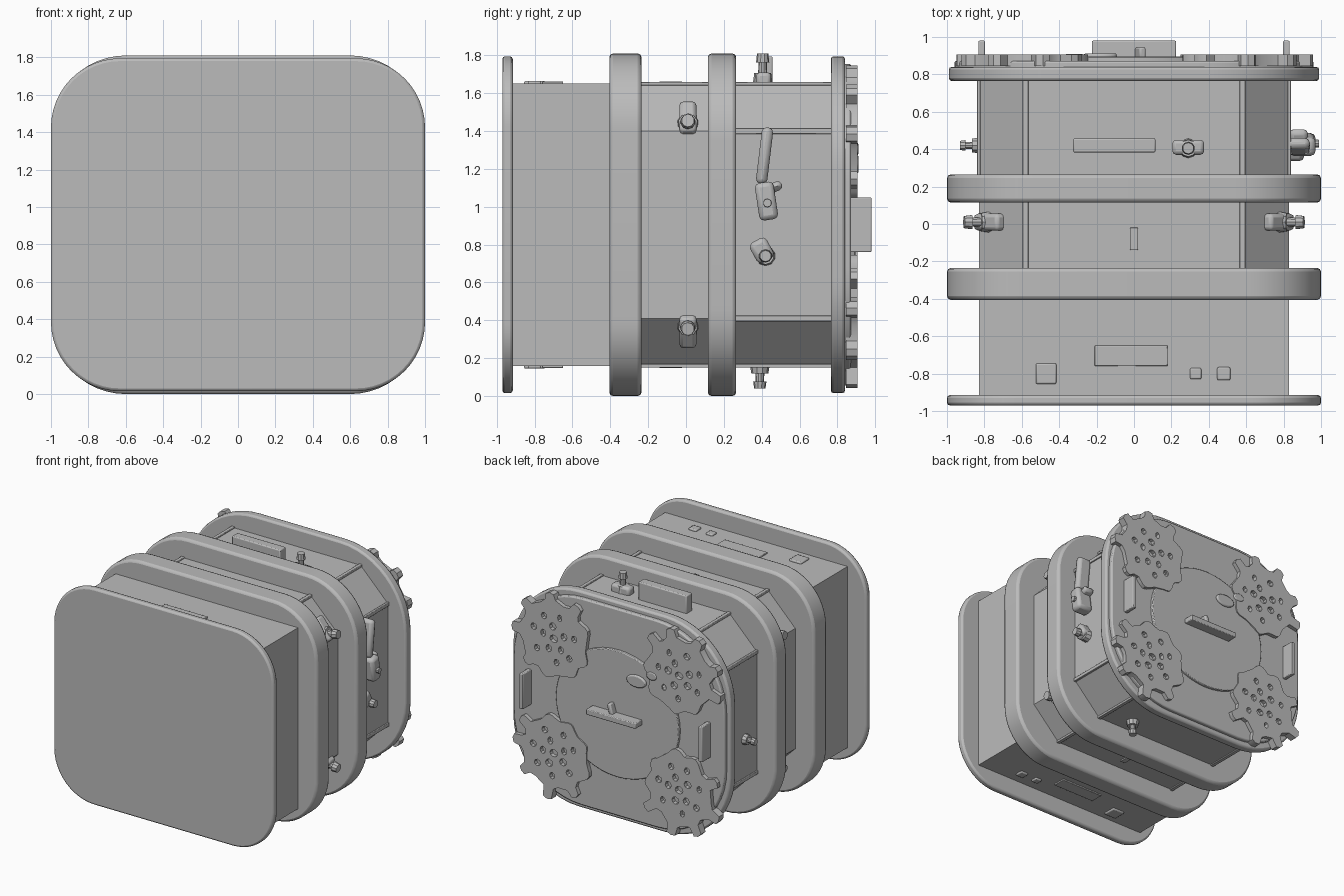
import bpy
import bmesh
import math
import random
from mathutils import Vector

random.seed(4)
if "Cube" in bpy.data.objects:
    bpy.data.objects.remove(bpy.data.objects["Cube"])

GREY = (0.5, 0.5, 0.5, 1)
grey = bpy.data.materials.new("plain_grey")
grey.use_nodes = True
grey.diffuse_color = GREY
grey.node_tree.nodes["Principled BSDF"].inputs["Base Color"].default_value = GREY
MID = 0.905  # height of the drum axis
parts = []


def finish(name, bm, bevel=0.0):
    bmesh.ops.recalc_face_normals(bm, faces=bm.faces)
    mesh = bpy.data.meshes.new(name)
    bm.to_mesh(mesh)
    bm.free()
    mesh.materials.append(grey)
    ob = bpy.data.objects.new(name, mesh)
    bpy.context.collection.objects.link(ob)
    if bevel:
        mod = ob.modifiers.new("soft_edge", "BEVEL")
        mod.width, mod.segments, mod.limit_method = bevel, 2, "ANGLE"
    parts.append(ob)
    return ob


def slab(name, loops, y0, y1, bevel=0.0):
    """Extrude an x-z outline, with optional inner hole loops, along y."""
    bm = bmesh.new()
    for loop in loops:
        vs = [bm.verts.new((x, y0, z)) for x, z in loop]
        for a, b in zip(vs, vs[1:] + vs[:1]):
            bm.edges.new((a, b))
    if len(loops) == 1:
        bm.faces.new(vs)
    else:
        bmesh.ops.triangle_fill(bm, edges=bm.edges[:], use_beauty=True, normal=(0, 1, 0))
    new = bmesh.ops.extrude_face_region(bm, geom=bm.faces[:])["geom"]
    bmesh.ops.translate(bm, vec=(0, y1 - y0, 0),
                        verts=[g for g in new if isinstance(g, bmesh.types.BMVert)])
    return finish(name, bm, bevel)


def rounded(w, h, r, n=12, cz=MID):
    """Rounded rectangle outline with half sizes w and h."""
    pts = []
    for k, (sx, sz) in enumerate(((1, 1), (-1, 1), (-1, -1), (1, -1))):
        for i in range(n + 1):
            a = (k + i / n) * math.pi / 2
            pts.append((sx * (w - r) + r * math.cos(a), cz + sz * (h - r) + r * math.sin(a)))
    return pts


def oval(x, z, rx, rz, n=10):
    return [(x + rx * math.cos(math.tau * i / n), z + rz * math.sin(math.tau * i / n))
            for i in range(n)]


def box(name, centre, size, bevel=0.008, turn=(0, 0, 0)):
    bm = bmesh.new()
    bmesh.ops.create_cube(bm, size=1)
    bmesh.ops.scale(bm, vec=size, verts=bm.verts)
    ob = finish(name, bm, bevel)
    ob.location, ob.rotation_euler = centre, turn
    return ob


def peg(name, base, direction, length, r=0.04):
    """Short stud with a wider collar and a knobbed tip."""
    bm = bmesh.new()
    for rad, lo, hi in ((r * 1.5, -0.03, 0.35), (r * 0.7, 0.3, 0.8), (r, 0.7, 1)):
        made = bmesh.ops.create_cone(bm, cap_ends=True, segments=10, radius1=rad,
                                     radius2=rad * 0.85, depth=(hi - lo) * length)["verts"]
        bmesh.ops.translate(bm, vec=(0, 0, (hi + lo) / 2 * length), verts=made)
    ob = finish(name, bm)
    ob.location = base
    ob.rotation_euler = Vector(direction).to_track_quat("Z", "Y").to_euler()


# Flanges and rings
slab("front_plate", [rounded(1, 0.89, 0.37)], -0.97, -0.915, 0.015)
slab("front_ring", [rounded(1, 0.905, 0.4)], -0.405, -0.235, 0.02)
slab("rear_ring", [rounded(1, 0.905, 0.46)], 0.115, 0.265, 0.02)
slab("back_plate", [rounded(0.99, 0.89, 0.6)], 0.765, 0.84, 0.015)
slab("back_cover", [rounded(0.96, 0.85, 0.62)], 0.83, 0.872, 0.01)

# Body sections: a square one in front, chamfered ones behind
W, H, C = 0.83, 0.745, 0.25
slab("front_body", [[(-W, MID - H), (W, MID - H), (W, MID + H), (-W, MID + H)]], -0.93, -0.38)
octagon = [(W, MID - H + C), (W, MID + H - C), (W - C, MID + H), (C - W, MID + H),
           (-W, MID + H - C), (-W, MID - H + C), (C - W, MID - H), (W - C, MID - H)]
slab("rear_body", [octagon], -0.26, 0.78)

# Raised seams along the chamfer edges
for sx in (-1, 1):
    for sz in (-1, 1):
        box("side_seam", (sx * W, 0.515, MID + sz * (H - C)), (0.02, 0.51, 0.03), 0.004)
        for y, depth in ((0.515, 0.51), (-0.06, 0.36)):
            box("top_seam", (sx * (W - C), y, MID + sz * H), (0.03, depth, 0.02), 0.004)

# Corner gears with pierced centres
for sx in (-1, 1):
    for sz in (-1, 1):
        cx, cz, teeth = sx * 0.57, MID + sz * 0.47, 9
        outline = []
        for t in range(teeth):
            a = math.tau * (t + random.uniform(-0.12, 0.12)) / teeth
            root, tip = random.uniform(0.28, 0.31), random.uniform(0.37, 0.4)
            if math.cos(a) * sx + math.sin(a) * sz < -0.3:
                tip = root + 0.03
            for da, rad in ((-0.3, root - 0.01), (-0.15, root + 0.01), (-0.1, tip - 0.01),
                            (0, tip), (0.1, tip - 0.01), (0.15, root + 0.01)):
                outline.append((cx + rad * math.cos(a + da), cz + rad * math.sin(a + da)))
        holes = [oval(cx, cz, 0.035, 0.03)]
        for ring, count, size in ((0.1, 5, 0.03), (0.19, 7, 0.027)):
            for i in range(count):
                a = math.tau * (i + random.uniform(-0.15, 0.15)) / count + ring
                holes.append(oval(cx + ring * math.cos(a), cz + ring * math.sin(a),
                                  size * random.uniform(0.7, 1.1), size, 8))
        slab("corner_gear", [outline] + holes, 0.845, 0.905)

# Hub disc, centre handle, side blades and small lumps
slab("hub_disc", [oval(0, MID, 0.56, 0.52, 48)], 0.86, 0.895, 0.006)
box("centre_handle", (0, 0.935, MID - 0.01), (0.45, 0.09, 0.045), 0.006)
box("handle_fin", (0.03, 0.915, MID + 0.03), (0.035, 0.06, 0.12), 0.01, (0, 0.3, 0))
for sx in (-1, 1):
    box("side_blade", (sx * 0.815, 0.92, MID), (0.035, 0.12, 0.29), 0.006)
slab("hub_lump", [oval(-0.18, MID + 0.32, 0.09, 0.05, 14)], 0.88, 0.912, 0.01)
slab("hub_small_lump", [oval(-0.32, MID + 0.4, 0.05, 0.035, 12)], 0.87, 0.91, 0.01)

# Top fittings
TOP, LOW = MID + H, MID - H
box("top_bar", (-0.105, 0.42, TOP + 0.06), (0.44, 0.075, 0.17), 0.008)
box("top_block", (0.29, 0.41, TOP + 0.02), (0.17, 0.08, 0.08), 0.02)
peg("top_stud", (0.29, 0.405, TOP), (0, 0, 1), 0.16, 0.035)

# Flat plates on the top and underside
for z in (TOP, LOW):
    box("slot_plate", (0, -0.08, z), (0.045, 0.12, 0.024), 0.004)
    box("label_plate", (-0.015, -0.705, z), (0.39, 0.11, 0.024), 0.004)
    for x, s in ((-0.47, 0.11), (0.33, 0.06), (0.48, 0.07)):
        box("small_plate", (x, -0.8, z), (s, s, 0.03), 0.008)
peg("underside_stud", (0.34, 0.39, LOW), (0, 0, -1), 0.12, 0.035)

# Side studs, in pairs between the rings
for sx in (-1, 1):
    for sz in (-1, 1):
        peg("ring_stud", (sx * 0.77, 0.01, MID + sz * 0.53), (sx, 0, sz * 0.15), 0.14, 0.04)
        box("stud_foot", (sx * 0.76, 0.01, MID + sz * 0.55), (0.1, 0.09, 0.2), 0.02,
            (0, -sx * sz * 0.7, 0))
peg("side_stud", (-W, 0.42, 0.74), (-1, 0, 0), 0.1, 0.03)

# Latch assembly on the left side
latch = [((0.88, 0.415, 1.27), (0.12, 0.06, 0.3), -0.12),
         ((0.9, 0.425, 1.03), (0.14, 0.1, 0.2), 0.15),
         ((0.88, 0.46, 1.1), (0.1, 0.1, 0.05), 0.4),
         ((0.86, 0.4, 0.77), (0.1, 0.1, 0.12), 0.5)]
for centre, size, lean in latch:
    box("latch_piece", centre, size, 0.025, (lean, 0, 0))
peg("latch_stud", (W, 0.42, 0.74), (1, 0, 0), 0.13, 0.035)
peg("latch_pin", (W, 0.43, 1.02), (1, 0, 0), 0.16, 0.025)

# Smooth shading with sharp edges kept
bpy.ops.object.select_all(action="DESELECT")
for ob in parts:
    ob.select_set(True)
bpy.context.view_layer.objects.active = parts[0]
bpy.ops.object.shade_smooth_by_angle(angle=math.radians(35))
